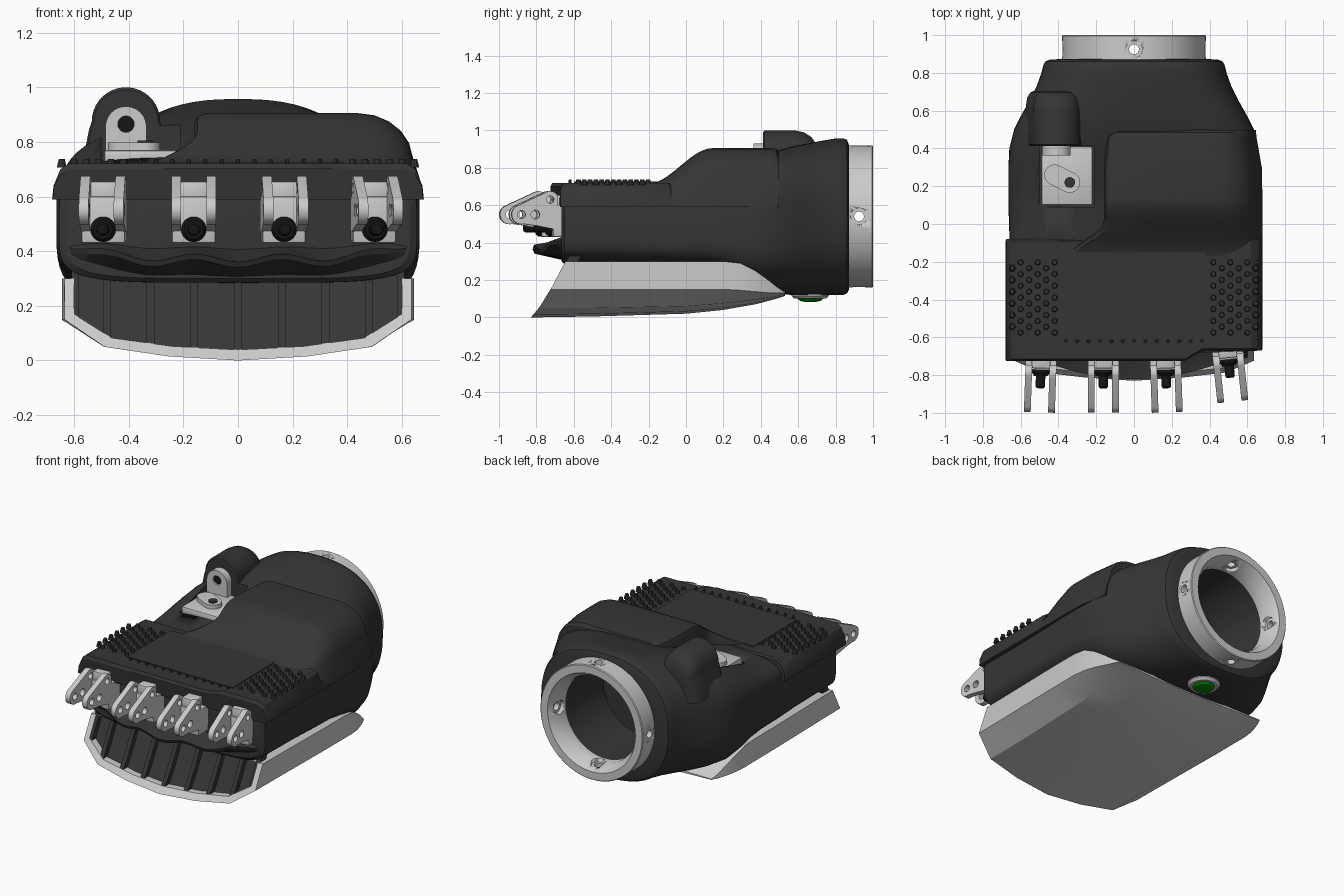
import bpy, bmesh
from math import sin, cos, pi, radians, copysign
from mathutils import Matrix, Vector

if "Cube" in bpy.data.objects:
    bpy.data.objects.remove(bpy.data.objects["Cube"])

def material(name, r, g, b):
    m = bpy.data.materials.new(name)
    m.diffuse_color = (r, g, b, 1)
    m.use_nodes = True
    m.node_tree.nodes["Principled BSDF"].inputs["Base Color"].default_value = m.diffuse_color
    return m

DARK = material("dark_shell", .036, .036, .036)
BLACK = material("black", .008, .008, .008)
GREEN = material("green", .0, .25, .0)

def finish(name, bm, mat=None, angle=30):
    bmesh.ops.recalc_face_normals(bm, faces=bm.faces)
    me = bpy.data.meshes.new(name)
    bm.to_mesh(me)
    bm.free()
    me.shade_smooth()
    me.set_sharp_from_angle(angle=radians(angle))
    ob = bpy.data.objects.new(name, me)
    bpy.context.collection.objects.link(ob)
    if mat:
        me.materials.append(mat)
    return ob

def loft(name, rings, mat=None, closed=True, caps=True, angle=30, wrap=False):
    bm = bmesh.new()
    vs = [[bm.verts.new(p) for p in r] for r in rings]
    n = len(vs[0])
    pairs = list(zip(vs, vs[1:])) + ([(vs[-1], vs[0])] if wrap else [])
    for a, b in pairs:
        for i in range(n if closed else n - 1):
            j = (i + 1) % n
            bm.faces.new((a[i], a[j], b[j], b[i]))
    if caps:
        bm.faces.new(vs[0])
        bm.faces.new(vs[-1])
    return finish(name, bm, mat, angle)

def box(name, x0, x1, y0, y1, z0, z1, mat=None, bevel=0):
    bm = bmesh.new()
    bmesh.ops.create_cube(bm, size=1, matrix=Matrix.Translation(((x0+x1)/2, (y0+y1)/2, (z0+z1)/2))
                          @ Matrix.Diagonal((x1-x0, y1-y0, z1-z0, 1)))
    if bevel:
        bmesh.ops.bevel(bm, geom=bm.edges[:], offset=bevel, segments=2, affect='EDGES', profile=.5)
    return finish(name, bm, mat)

def lathe(name, profile, origin, axis, mat=None, n=48, caps=True, wrap=False):
    """profile of (radius, distance along axis)"""
    rot = Vector((0, 0, 1)).rotation_difference(Vector(axis)).to_matrix()
    o = Vector(origin)
    rings = [[o + rot @ Vector((r*cos(2*pi*i/n), r*sin(2*pi*i/n), h)) for i in range(n)] for r, h in profile]
    return loft(name, rings, mat, caps=caps, wrap=wrap)

def slab(name, outlines, thick, matrix, mat=None):
    """flat plate from a 2D outline followed by hole outlines"""
    cu = bpy.data.curves.new(name, 'CURVE')
    cu.dimensions, cu.fill_mode, cu.extrude = '2D', 'BOTH', thick / 2
    for pts in outlines:
        s = cu.splines.new('POLY')
        s.points.add(len(pts) - 1)
        for p, q in zip(s.points, pts):
            p.co = (q[0], q[1], 0, 1)
        s.use_cyclic_u = True
    tmp = bpy.data.objects.new(name, cu)
    bpy.context.collection.objects.link(tmp)
    me = bpy.data.meshes.new_from_object(tmp.evaluated_get(bpy.context.evaluated_depsgraph_get()))
    bpy.data.objects.remove(tmp)
    bm = bmesh.new()
    bm.from_mesh(me)
    bmesh.ops.remove_doubles(bm, verts=bm.verts, dist=1e-5)
    bm.transform(matrix)
    return finish(name, bm, mat)

def arc(cx, cy, r, a0=0, a1=345, n=24):
    return [(cx + r*cos(radians(a0+(a1-a0)*i/(n-1))), cy + r*sin(radians(a0+(a1-a0)*i/(n-1)))) for i in range(n)]

def cut(ob, cutter):
    m = ob.modifiers.new("cut", 'BOOLEAN')
    m.object, m.operation, m.solver = cutter, 'DIFFERENCE', 'EXACT'
    cutter.hide_render = True
    cutter.hide_viewport = True

def lerp(x, table):
    for (a, u), (b, v) in zip(table, table[1:]):
        if x <= b:
            return u + (v-u) * max(0, (x-a)/(b-a))
    return table[-1][1]

def smooth(t):
    t = min(1, max(0, t))
    return t*t*(3-2*t)

YZ = Matrix(((0, 0, 1, 0), (1, 0, 0, 0), (0, 1, 0, 0), (0, 0, 0, 1)))   # outline (y, z), thickness x
XZ = Matrix.Rotation(pi/2, 4, 'X')                                      # outline (x, z), thickness y

# main shell: superellipse sections (y, half width, bottom, top, exponent), then the wrist bore
def oval(y, w, z0, z1, e, n=72):
    out = []
    for i in range(n):
        c, s = cos(2*pi*i/n), sin(2*pi*i/n)
        out.append((copysign(abs(c)**(2/e), c)*w, y, (z0+z1)/2 + copysign(abs(s)**(2/e), s)*(z1-z0)/2))
    return out

body = loft("main_shell", [oval(*s) for s in (
    (-.665, .63, .30, .68, 5), (-.65, .655, .285, .70, 5), (-.3, .655, .28, .70, 5), (-.05, .66, .27, .72, 5),
    (.1, .665, .26, .745, 4.6), (.2, .665, .23, .78, 4.2), (.3, .665, .18, .82, 3.8), (.4, .66, .14, .86, 3.5),
    (.5, .635, .125, .895, 3.2), (.57, .60, .12, .915, 3), (.65, .555, .12, .93, 2.8), (.73, .515, .12, .945, 2.6),
    (.8, .49, .12, .957, 2.5), (.84, .48, .12, .957, 2.45), (.86, .47, .128, .95, 2.4), (.872, .44, .15, .92, 2.3),
    (.873, .30, .24, .84, 2), (.46, .29, .25, .83, 2))], DARK)
cut(body, box("thumb_pocket_cutter", -.5, -.21, .09, .412, .725, 1.2))

# wrist ring with radial screw holes
C = Vector((0, 0, .54))
ring = lathe("wrist_ring", [(.38, .86), (.38, .995), (.375, 1), (.325, 1), (.288, .93), (.288, .86)],
             C, (0, 1, 0), n=72, caps=False, wrap=True)
for i in range(4):
    d = Vector((sin(i*pi/2), 0, cos(i*pi/2)))
    p = C + Vector((0, .925, 0))
    cut(ring, lathe("screw_hole_cutter", [(.045, .2), (.045, .5)], p, d, n=24))
    lathe("screw_bush", [(.045, .31), (.045, .378), (.026, .378), (.026, .31)], p, d, n=24, caps=False, wrap=True)

# front top cover, its front edge stepping back on the right
def cover_ring(y, t, drop=0):
    half = [(.68, .59), (.675, .64), (.65, t-.02), (.62, t), (.45, t), (.36, t), (.27, t), (.1, t)]
    pts = half + [(-x, z) for x, z in reversed(half)]
    return [(x*(1-drop), y + (.055*smooth((x-.27)/.09) if y < -.6 else 0), z) for x, z in pts]

loft("front_cover", [cover_ring(-.725, .70, .004), cover_ring(-.715, .72), cover_ring(-.4, .72),
                     cover_ring(-.09, .72), cover_ring(-.08, .71, .006)], DARK)

# raised back cover
def hump_ring(y, t, left=-.16):
    k, f = (t-.6)/.3, 1 - .05*smooth((y-.25)/.25)
    pts = [(left, .59), (left, t-.04), (left+.012, t-.012), (left+.04, t), (.1, t), (.44, t)]
    pts += [(.44+.2*sin(a), t-.17*k*(1-cos(a))) for a in (.3, .6, .9, 1.2, 1.5)]
    return [(x*f, y, z) for x, z in pts + [(.67, .65), (.68, .59)]]

hump = [hump_ring(-.2+.34*i/14, .715+.19*smooth(i/14), -.16-.22*(1-smooth(i/9))) for i in range(15)]
loft("back_cover", hump + [hump_ring(.3, .905), hump_ring(.46, .905, -.15), hump_ring(.485, .9, -.12),
                           hump_ring(.497, .88, -.06)], DARK)

# top panel and grip bumps
box("top_panel", -.4, .38, -.6, -.14, .68, .726, DARK)
bm = bmesh.new()
spots = [(s*(.42+.045*i), -.575+.031*j) for s in (-1, 1) for i in range(6) for j in range(13) if (i+j) % 2 == 0]
spots += [(-.36+.06*i, -.62) for i in range(13)]
for x, y in spots:
    r = .019 if y > -.6 else .011
    bmesh.ops.create_cone(bm, cap_ends=True, segments=10, radius1=r, radius2=r*.6, depth=.03,
                          matrix=Matrix.Translation((x, y, .722)))
finish("grip_bumps", bm, DARK)

# palm plate
def edge_y(z):
    return -.83 + .185*(max(z, 0)/.3)**.8

def section(w, top, mid, corner, low):
    half = [(w, top), (w, mid), (w*.77, corner), (w*.4, low+.3*(corner-low))]
    return half + [(0, low)] + [(-x, z) for x, z in reversed(half)]

front = section(.635, .3, .15, .05, 0)
inner = [(x*.945, .3-(.3-z)*.87) for x, z in front]
rings = [[(x, edge_y(z)+.1, z) for x, z in inner], [(x, edge_y(z), z) for x, z in inner],
         [(x, edge_y(z), z) for x, z in front]]
for y, *s in ((-.5, .637, .3, .15, .05, .005), (0, .645, .3, .15, .06, .02), (.2, .645, .3, .15, .075, .04),
              (.29, .64, .29, .145, .085, .056), (.37, .625, .25, .138, .095, .07), (.44, .60, .2, .132, .105, .088),
              (.49, .58, .16, .13, .114, .102), (.53, .56, .135, .13, .125, .115)):
    rings.append([(x, y, z) for x, z in section(*s)])
loft("palm_plate", rings, angle=20)

# ribbed liner inside the plate's open front
def low(x):
    return lerp(abs(x), [(0, .03), (.25, .045), (.465, .072), (.6, .16)])

xs = [-.6+.05*i for i in range(25)]
rows = []
for k in range(9):
    zs = [low(x)+(.335-low(x))*k/8 for x in xs]
    rows.append([(x, edge_y(z)+.045, z) for x, z in zip(xs, zs)])
loft("palm_liner", rows, DARK, closed=False, caps=False)
for i in range(-4, 5):
    x = i*.16 if abs(i) < 4 else i*.149
    zs = [low(x)+(.33-low(x))*k/8 for k in range(9)]
    slab("liner_rib", [[(edge_y(z)+.005, z) for z in zs] + [(edge_y(z)+.07, z) for z in reversed(zs)]],
         .028, Matrix.Translation((x, 0, 0)) @ YZ, DARK)

# scalloped lip under the knuckles
rings = []
for i in range(65):
    x = -.62 + 1.24*i/64
    u = (x/.62)**2
    wave = .014*cos(2*pi*x/.32)
    zt = .375 + .05*u*u - wave
    rings.append([(x, -.63, .30+.05*u*u), (x, -.72-.09*(1-u)+.06*u, zt-.02), (x, -.725-.095*(1-u)+.06*u, zt),
                  (x, -.70-.06*(1-u)+.04*u, zt+.01), (x, -.63, .42+.03*u)])
loft("knuckle_lip", rings, DARK)

# four finger knuckles
prong = (arc(-.79, .63, .045, 20, 120, 8) + arc(-.945, .55, .052, 120, 285, 14)
         + [(-.86, .49), (-.76, .47), (-.66, .47), (-.66, .6), (-.75, .6)])
holes = [arc(-.79, .63, .02, n=16), arc(-.945, .55, .022, n=16), arc(-.87, .55, .024, n=16)]
for x, dy, turn in ((-.49, 0, -2), (-.162, 0, 0), (.165, 0, 2), (.49, .055, 6)):
    M = Matrix.Translation((x, -.68+dy, 0)) @ Matrix.Rotation(radians(turn), 4, 'Z') @ Matrix.Translation((0, .68, 0))
    for s in (-1, 1):
        slab("knuckle_prong", [prong] + holes, .036, M @ Matrix.Translation((s*.064, 0, 0)) @ YZ)
    parts = [box("knuckle_base", -.08, .08, -.775, -.63, .43, .60, None, .008),
             box("knuckle_block", -.05, .05, -.765, -.63, .58, .655, None, .008),
             lathe("tendon_rod", [(.025, 0), (.025, .23), (.018, .24)], (0, -.63, .48), (0, -1, 0), BLACK, 20),
             lathe("tendon_collar", [(.046, 0), (.046, .16), (.035, .175)], (0, -.63, .48), (0, -1, 0), BLACK, 24)]
    for p in parts:
        p.data.transform(M)

# thumb housing arch
def arch(y, r, h):
    return [(-.41 + dx, y, z) for dx, z in [(r+.04, .7), (r+.01, h-r-.03)] + arc(0, h-r, r, 0, 180, 20)
            + [(-r-.01, h-r-.03), (-r-.04, .7)]]

loft("thumb_housing", [arch(.412, .118, .99), arch(.42, .125, 1), arch(.58, .125, 1), arch(.63, .122, .99),
                       arch(.67, .115, .965), arch(.695, .1, .93), arch(.705, .08, .88)], DARK)

# thumb bracket in its pocket
slab("thumb_upright", [[(-.485, .73), (-.335, .73)] + arc(-.41, .855, .075, 0, 180, 20), arc(-.41, .865, .03, n=20)],
     .05, Matrix.Translation((0, .387, 0)) @ XZ)
lathe("thumb_pivot", [(.029, 0), (.029, .04)], (-.41, .412, .865), (0, -1, 0), BLACK, 20)
box("thumb_base", -.49, -.22, .1, .41, .72, .77, None, .01)
lever = arc(-.34, .22, .055, -115, 65, 12) + arc(-.42, .26, .055, 65, 245, 12)
slab("thumb_lever", [lever], .03, Matrix.Translation((0, 0, .782)))
lathe("thumb_pin", [(.028, 0), (.028, .035)], (-.34, .22, .77), (0, 0, 1), DARK, 20)

# release button underneath
lathe("button_bezel", [(.10, 0), (.10, .03), (.085, .045), (.07, .045)], (0, .665, .145), (0, 0, -1))
lathe("button", [(.068, 0), (.068, .02), (.055, .032), (.03, .037)], (0, .665, .12), (0, 0, -1), GREEN)
